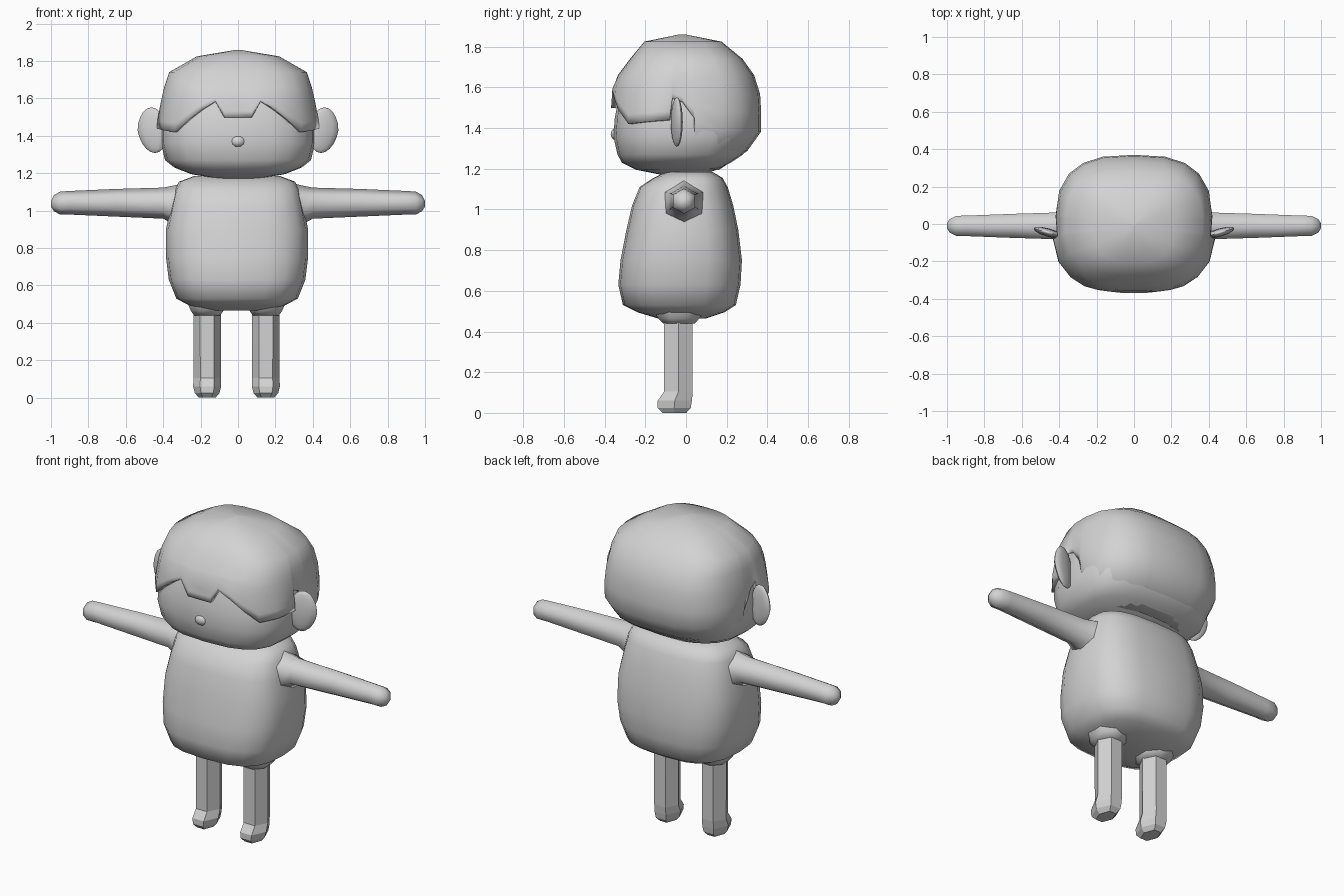
import bpy, bmesh, math
from mathutils import Vector, Matrix

if "Cube" in bpy.data.objects:
    bpy.data.objects.remove(bpy.data.objects["Cube"])

grey = bpy.data.materials.new("light grey")
grey.diffuse_color = (0.65, 0.65, 0.65, 1)
grey.use_nodes = True
grey.node_tree.nodes["Principled BSDF"].inputs["Base Color"].default_value = grey.diffuse_color


def finish(name, bm, smooth=55):
    bmesh.ops.recalc_face_normals(bm, faces=bm.faces)
    me = bpy.data.meshes.new(name)
    bm.to_mesh(me)
    bm.free()
    me.materials.append(grey)
    ob = bpy.data.objects.new(name, me)
    bpy.context.collection.objects.link(ob)
    if smooth:
        bpy.ops.object.select_all(action='DESELECT')
        ob.select_set(True)
        bpy.context.view_layer.objects.active = ob
        bpy.ops.object.shade_smooth_by_angle(angle=math.radians(smooth))
    return ob


def power(v, e):
    return math.copysign(abs(v) ** e, v)


def outline(rx, front, back, a, n):
    """Rounded-square outline point; a = 0 faces front (-y)."""
    c = power(math.cos(a), 2 / n)
    return rx * power(math.sin(a), 2 / n), (c * front if c > 0 else -c * back)


def bridge(bm, rings, closed=True):
    for r, s in zip(rings, rings[1:]):
        for i in range(len(r) if closed else len(r) - 1):
            j = (i + 1) % len(r)
            bm.faces.new((r[i], r[j], s[j], s[i]))


def loft(name, table, segs, n, x0=0, turn=0.0, smooth=55):
    """Rings of (z, half width, front y, back y), capped at both ends."""
    bm = bmesh.new()
    rings = []
    for z, rx, f, b in table:
        mid, half = (f + b) / 2, (b - f) / 2
        ring = []
        for i in range(segs):
            x, y = outline(rx, -half, half, turn + math.tau * i / segs, n)
            ring.append(bm.verts.new((x0 + x, mid + y, z)))
        rings.append(ring)
    bridge(bm, rings)
    bm.faces.new(rings[0])
    bm.faces.new(rings[-1])
    return finish(name, bm, smooth)


# Head under the hair
loft("head", [(1.172, .12, -.13, .09), (1.195, .25, -.245, .15), (1.23, .34, -.315, .22),
              (1.27, .39, -.337, .28), (1.36, .412, -.357, .33), (1.45, .412, -.35, .34),
              (1.58, .385, -.325, .33), (1.70, .34, -.26, .27), (1.80, .18, -.17, .14)], 20, 2.8)

# Nose bump
bm = bmesh.new()
bmesh.ops.create_uvsphere(bm, u_segments=8, v_segments=6, radius=1,
                          matrix=Matrix.Translation((0, -.345, 1.37)) @ Matrix.Diagonal((.04, .025, .03, 1)))
finish("nose", bm)

# Hair shell: lower edge height varies with the angle round the head
profile = [(1.15, .14, -.2, .10), (1.20, .24, -.25, .17), (1.25, .36, -.3, .274), (1.38, .418, -.345, .368),
           (1.48, .42, -.355, .37), (1.60, .407, -.352, .362), (1.66, .395, -.335, .335),
           (1.74, .368, -.275, .278), (1.825, .22, -.205, .175), (1.86, .01, -.035, .0)]
edge = [(0, 1.5), (4.7, 1.5), (10, 1.585), (19, 1.545), (30, 1.49), (45, 1.42), (64, 1.43), (83, 1.44),
        (84.5, 1.55), (89, 1.53), (92.5, 1.45), (93.5, 1.27), (111, 1.21), (130, 1.2), (147, 1.195),
        (164, 1.195), (180, 1.195)]


def section(z):
    for p, q in zip(profile, profile[1:]):
        if z <= q[0]:
            t = (z - p[0]) / (q[0] - p[0])
            return [u + (v - u) * t for u, v in zip(p[1:], q[1:])]
    return profile[-1][1:]


columns = [(-a, z) for a, z in edge[:0:-1]][1:] + edge
bm = bmesh.new()
rings = []
steps = [(z, None) for z in (1.86, 1.825, 1.74, 1.66)] + [(1.66, k / 5) for k in range(1, 6)]
for top, t in steps:
    ring = []
    for deg, low in columns:
        z = top if t is None else top + (low - top) * t
        rx, f, b = section(z)
        flare = 1 + (.04 * t if t and abs(deg) < 84 else 0)
        x, y = outline(rx * flare, f * flare, b, math.radians(deg), 2.8)
        ring.append(bm.verts.new((x, y, z)))
    rings.append(ring)
bridge(bm, rings)
bm.faces.new(rings[0])
hair = finish("hair", bm)
shell = hair.modifiers.new("thickness", 'SOLIDIFY')
shell.thickness = .025
shell.offset = -1

# Body
loft("body", [(.465, .17, -.14, .10), (.495, .26, -.24, .19), (.53, .325, -.31, .245), (.63, .365, -.333, .268),
              (.75, .38, -.322, .275), (.90, .38, -.293, .257), (1.02, .355, -.265, .232),
              (1.11, .335, -.228, .205), (1.155, .31, -.16, .18), (1.185, .23, -.10, .13)], 20, 2.9, x0=-.005)

for side, label in ((-1, "left"), (1, "right")):
    # Ears: flattened discs turned slightly back
    bm = bmesh.new()
    bmesh.ops.create_uvsphere(bm, u_segments=12, v_segments=10, radius=1,
                              matrix=Matrix.Translation((side * .462, -.045, 1.43))
                              @ Matrix.Rotation(side * .28, 4, 'Z')
                              @ Matrix.Diagonal((.078, .022, .122, 1)))
    for v in bm.verts:
        if v.co.z < 1.43:
            v.co.x -= side * .15 * (1.43 - v.co.z)
    finish(label + "_ear", bm)

    # Arms: six-sided, flared at the shoulder and rounded at the hand
    bm = bmesh.new()
    rings = []
    for x, r, z in ((.28, .12, 1.03), (.34, .105, 1.03), (.40, .083, 1.04), (.65, .074, 1.042), (.90, .063, 1.042),
                    (.95, .062, 1.04), (.985, .042, 1.04), (1.0, .015, 1.037)):
        rings.append([bm.verts.new((side * x, -.01 + r * math.sin(math.tau * i / 6), z + r * math.cos(math.tau * i / 6)))
                      for i in range(6)])
    bridge(bm, rings)
    bm.faces.new(rings[0])
    bm.faces.new(rings[-1])
    finish(label + "_arm", bm, 65)

    # Trouser cuffs and flat-faced six-sided legs with small feet
    cx = side * .157 - .008
    loft(label + "_cuff", [(.44, .075, -.12, .05), (.465, .095, -.145, .075), (.52, .12, -.18, .11),
                           (.56, .12, -.18, .11)], 8, 2, cx, math.pi / 8)
    loft(label + "_leg", [(.0, .045, -.125, .01), (.025, .066, -.152, .036), (.06, .075, -.152, .042),
                          (.105, .073, -.118, .044), (.28, .074, -.118, .044), (.48, .074, -.118, .044)],
         6, 2, cx, math.pi / 6, smooth=0)
